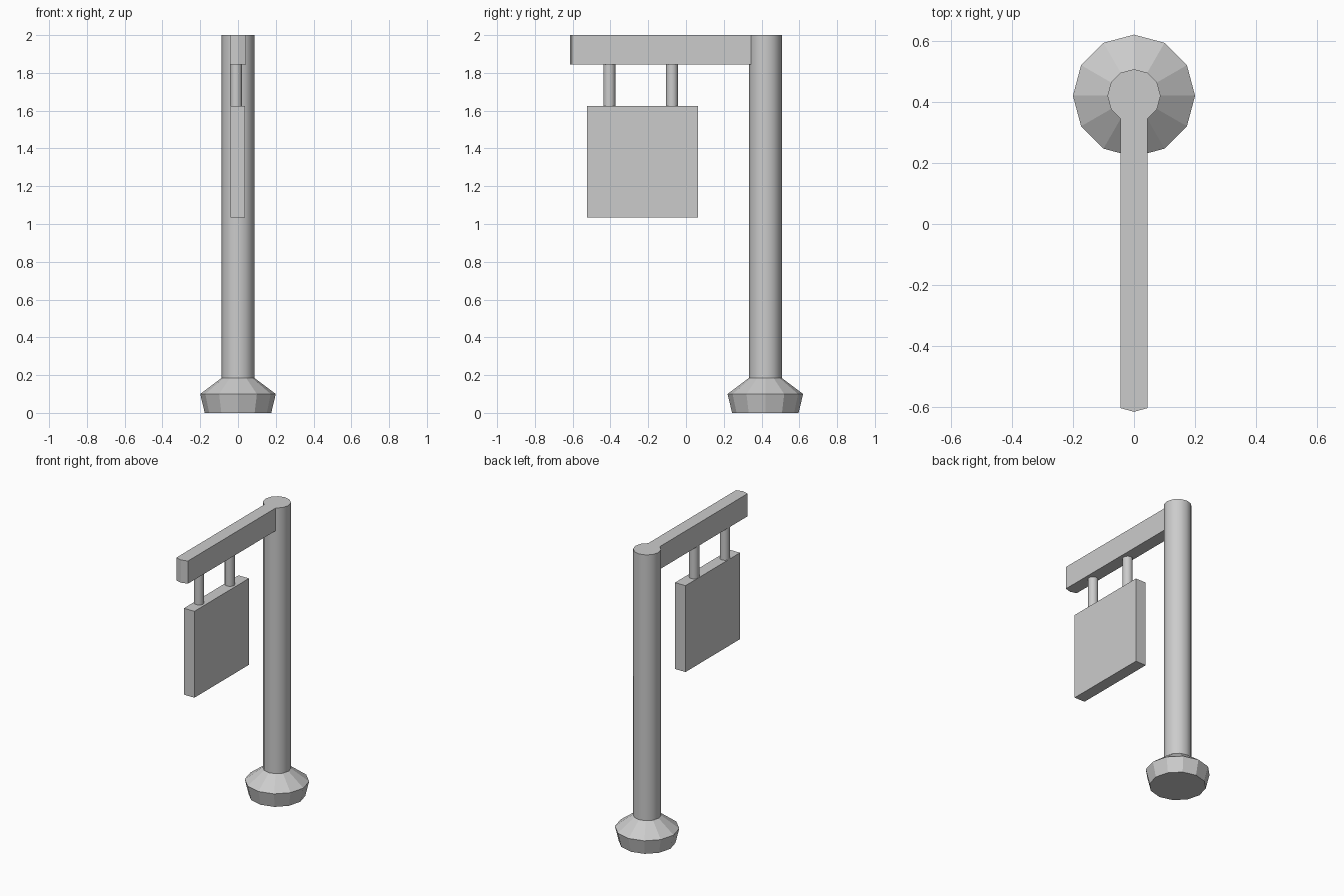
import bpy, bmesh
from math import sin, cos, pi, radians

cube = bpy.data.objects.get("Cube")
if cube:
    bpy.data.objects.remove(cube, do_unlink=True)

grey = bpy.data.materials.new("plain_grey")
grey.use_nodes = True
colour = (0.6, 0.6, 0.6, 1)
grey.diffuse_color = colour
grey.node_tree.nodes["Principled BSDF"].inputs["Base Color"].default_value = colour

POST_Y, POST_R = 0.42, 0.087
TOP, ARM_BOTTOM, SIGN_TOP, SIGN_BOTTOM = 2.0, 1.845, 1.625, 1.035


def loft(name, rings, smooth=False):
    """Skin a stack of matching rings and cap both ends."""
    bm = bmesh.new()
    loops = [[bm.verts.new(p) for p in ring] for ring in rings]
    n = len(loops[0])
    for low, high in zip(loops, loops[1:]):
        for i in range(n):
            j = (i + 1) % n
            bm.faces.new((low[i], low[j], high[j], high[i]))
    bm.faces.new(loops[0][::-1])
    bm.faces.new(loops[-1])
    bmesh.ops.recalc_face_normals(bm, faces=bm.faces)
    mesh = bpy.data.meshes.new(name)
    bm.to_mesh(mesh)
    bm.free()
    mesh.materials.append(grey)
    ob = bpy.data.objects.new(name, mesh)
    bpy.context.collection.objects.link(ob)
    if smooth:
        bpy.ops.object.select_all(action='DESELECT')
        ob.select_set(True)
        bpy.context.view_layer.objects.active = ob
        bpy.ops.object.shade_smooth_by_angle(angle=radians(40))
    return ob


def turned(name, x, y, profile, smooth=False):
    """Twelve-sided turned part from (radius, height) pairs."""
    angles = [i * pi / 6 for i in range(12)]
    return loft(name, [[(x + r * cos(a), y + r * sin(a), z) for a in angles]
                       for r, z in profile], smooth)


def prism(name, outline, z0, z1):
    return loft(name, [[(x, y, z) for x, y in outline] for z in (z0, z1)])


# Faceted foot and round post
turned("foot", 0, POST_Y, [(0.176, 0), (0.2, 0.1), (POST_R, 0.185)])
turned("post", 0, POST_Y, [(POST_R, 0.18), (POST_R, TOP)], smooth=True)

# Arm grows out of two post facets, so its end keeps their shallow point
half = POST_R / 2
root = POST_Y - POST_R * cos(pi / 6)
prism("arm", [(-half, root), (-half, -0.603), (0, -0.615),
              (half, -0.603), (half, root), (0, POST_Y - POST_R)],
      ARM_BOTTOM, TOP)

# Hanging rods
for name, y in (("front_rod", -0.406), ("back_rod", -0.074)):
    turned(name, -0.01, y, [(0.032, SIGN_TOP), (0.032, ARM_BOTTOM)], smooth=True)

# Sign board
prism("sign_board", [(-0.041, -0.525), (0.038, -0.525),
                     (0.038, 0.064), (-0.041, 0.064)], SIGN_BOTTOM, SIGN_TOP)
